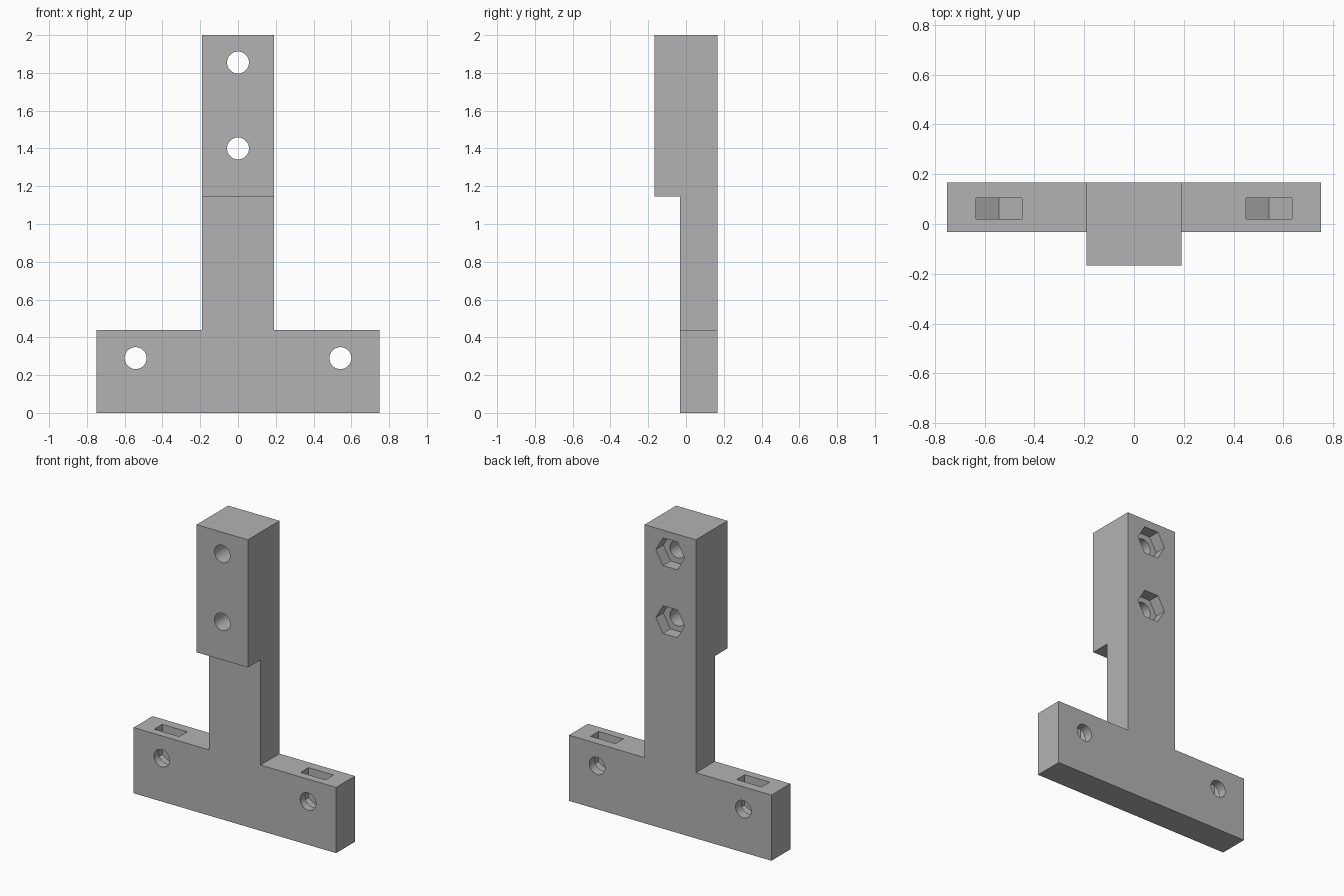
import bpy, bmesh, math

cube = bpy.data.objects.get("Cube")
if cube:
    bpy.data.objects.remove(cube, do_unlink=True)

grey = bpy.data.materials.new("mid grey")
grey.use_nodes = True
colour = (0.45, 0.45, 0.45, 1)
grey.diffuse_color = colour
grey.node_tree.nodes["Principled BSDF"].inputs["Base Color"].default_value = colour


def prism(name, outline, y0, y1):
    """Extrude an (x, z) outline from y0 to y1."""
    bm = bmesh.new()
    front = [bm.verts.new((x, y0, z)) for x, z in outline]
    back = [bm.verts.new((x, y1, z)) for x, z in outline]
    bm.faces.new(front)
    bm.faces.new(back[::-1])
    for i in range(len(outline)):
        j = (i + 1) % len(outline)
        bm.faces.new((front[j], front[i], back[i], back[j]))
    bmesh.ops.recalc_face_normals(bm, faces=bm.faces)
    mesh = bpy.data.meshes.new(name)
    bm.to_mesh(mesh)
    bm.free()
    mesh.materials.append(grey)
    obj = bpy.data.objects.new(name, mesh)
    bpy.context.collection.objects.link(obj)
    return obj


def ring(x, z, r, sides):
    return [(x + r * math.cos(math.tau * i / sides),
             z + r * math.sin(math.tau * i / sides)) for i in range(sides)]


# Main dimensions
front_y, wall_y, back_y = -0.167, -0.033, 0.167
half_bar, bar_top = 0.75, 0.44
half_post, post_top, block_bottom = 0.19, 2.0, 1.145
hole_r, nut_r = 0.058, 0.107
nut_flat = nut_r * math.cos(math.pi / 6)

# T-shaped bracket at full depth
right_side = [(half_bar, 0), (half_bar, bar_top), (half_post, bar_top), (half_post, post_top)]
left_side = [(-x, z) for x, z in reversed(right_side)]
bracket = prism("t_bracket", right_side + left_side, front_y, back_y)

# Thin the bar and lower post, leaving the thick clamp block on top
cutters = [prism("front_relief", [(-1, -1), (1, -1), (1, block_bottom), (-1, block_bottom)],
                 -1, wall_y)]

# Post bolt holes with hexagonal nut pockets in the back
for z in (1.40, 1.855):
    cutters.append(prism("post_hole", ring(0, z, hole_r, 48), -1, 1))
    cutters.append(prism("nut_pocket", ring(0, z, nut_r, 6), back_y - 0.08, 1))

# Bar bolt holes with nut slots dropped in from above
for x in (-0.542, 0.542):
    z = 0.29
    cutters.append(prism("bar_hole", ring(x, z, hole_r, 48), -1, 1))
    slot = [(x - nut_flat, 0.6), (x - nut_flat, z - nut_r / 2), (x, z - nut_r),
            (x + nut_flat, z - nut_r / 2), (x + nut_flat, 0.6)]
    cutters.append(prism("nut_slot", slot, 0.02, 0.105))

# Cut everything, then discard the cutters
bpy.ops.object.select_all(action="DESELECT")
bpy.context.view_layer.objects.active = bracket
bracket.select_set(True)
for cutter in cutters:
    cutter.hide_render = True
    mod = bracket.modifiers.new(cutter.name, "BOOLEAN")
    mod.operation = "DIFFERENCE"
    mod.solver = "EXACT"
    mod.object = cutter
    bpy.ops.object.modifier_apply(modifier=mod.name)
    bpy.data.objects.remove(cutter, do_unlink=True)

bpy.ops.object.shade_smooth_by_angle(angle=math.radians(25))
